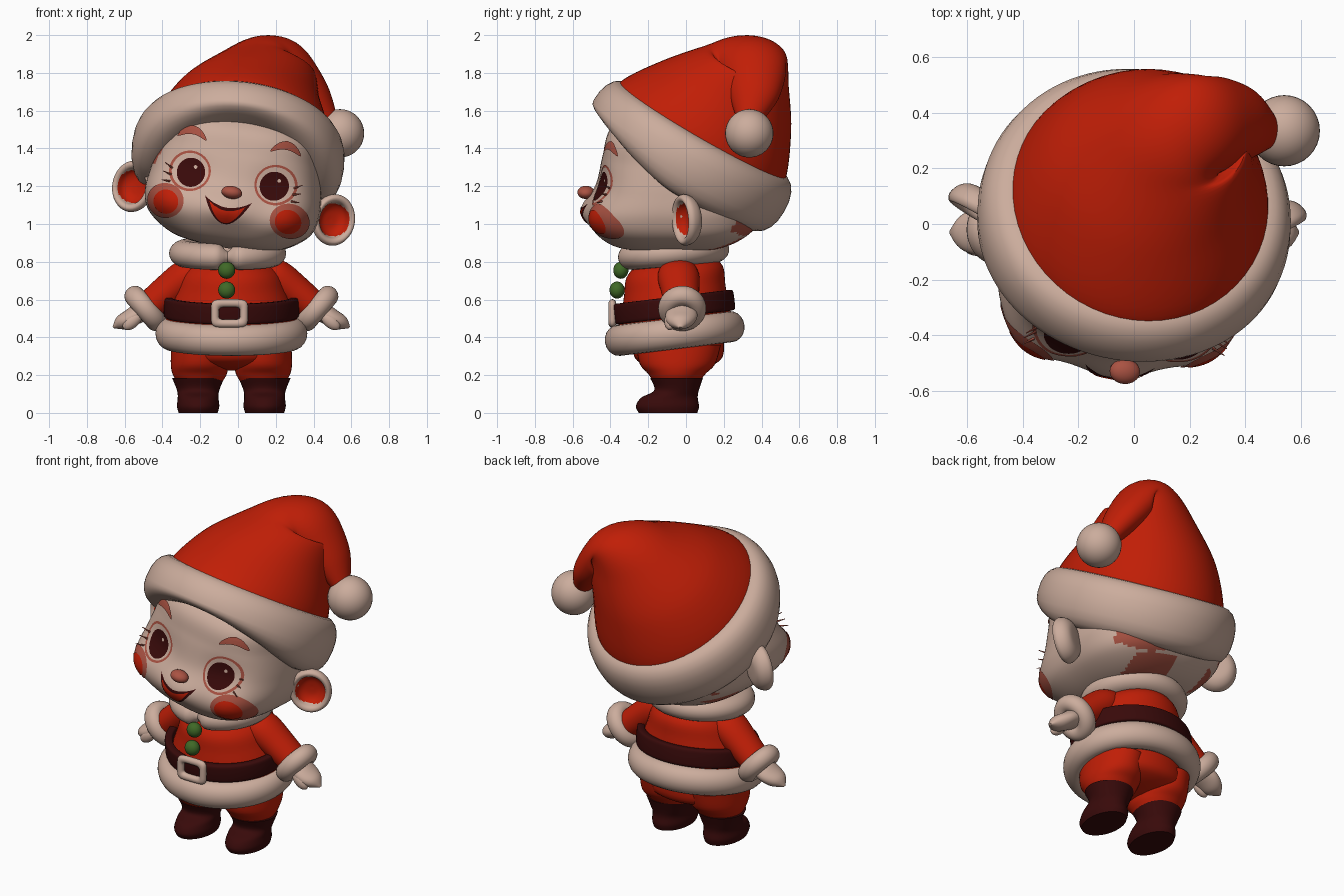
import bpy, bmesh
from math import sin, cos, pi, radians, copysign, exp, hypot, sqrt
from mathutils import Matrix, Vector
from mathutils.bvhtree import BVHTree

if "Cube" in bpy.data.objects:
    bpy.data.objects.remove(bpy.data.objects["Cube"], do_unlink=True)


def material(name, rgb):
    m = bpy.data.materials.new(name)
    m.use_nodes = True
    m.diffuse_color = (*rgb, 1)
    m.node_tree.nodes["Principled BSDF"].inputs["Base Color"].default_value = (*rgb, 1)
    return m


CREAM = material("cream", (0.6, 0.415, 0.335))
RED = material("red", (0.53, 0.013, 0.002))
DARK = material("dark maroon", (0.04, 0.003, 0.003))
ROSY = material("rosy", (0.4, 0.085, 0.055))
GREEN = material("green", (0.05, 0.14, 0.02))

made = []
IDENT = Matrix()
UP = (0, 0, 1)


def place(x, y, z):
    return Matrix.Translation((x, y, z))


def turn(deg, axis):
    return Matrix.Rotation(radians(deg), 4, axis)


def finish(name, bm, mats, M=IDENT, rule=None):
    mesh = bpy.data.meshes.new(name)
    for f in bm.faces:
        f.smooth = True
        if rule:
            f.material_index = int(rule(f.calc_center_median()))
    bm.to_mesh(mesh)
    bm.free()
    for m in mats:
        mesh.materials.append(m)
    ob = bpy.data.objects.new(name, mesh)
    bpy.context.scene.collection.objects.link(ob)
    ob.matrix_world = M
    made.append(ob)
    return ob


def spow(v, e):
    return copysign(abs(v) ** (2 / e), v)


def skin_grid(bm, rows, close):
    n = len(rows[0])
    for a, b in zip(rows, rows[1:] + (rows[:1] if close else [])):
        for j in range(n):
            k = (j + 1) % n
            bm.faces.new((a[j], a[k], b[k], b[j]))


def loft(name, rings, mats, M=IDENT, e=2, seg=40, steps=5, warp=None, rule=None):
    """Smooth tube through rings of (centre, normal, side radius, depth radius)."""
    keys = [Vector((*c, *n, u, v)) for c, n, u, v in rings]
    keys = [keys[0]] + keys + [keys[-1]]
    path = []
    for a, b, c, d in zip(keys, keys[1:], keys[2:], keys[3:]):
        for i in range(steps):
            t = i / steps
            path.append(b + (c - a) * (t / 2) + (a * 2 - b * 5 + c * 4 - d) * (t * t / 2)
                        + (b * 3 - a - c * 3 + d) * (t ** 3 / 2))
    path.append(keys[-1])
    bm = bmesh.new()
    rows = []
    for k in path:
        c, n = Vector(k[:3]), Vector(k[3:6]).normalized()
        v = (Vector((0, 1, 0)) - n * n.y).normalized()
        u = v.cross(n)
        ru, rv = max(k[6], 0.002), max(k[7], 0.002)
        row = []
        for j in range(seg):
            a = 2 * pi * j / seg
            p = c + u * ru * spow(cos(a), e) + v * rv * spow(sin(a), e)
            row.append(bm.verts.new(warp(p) if warp else p))
        rows.append(row)
    skin_grid(bm, rows, False)
    bm.faces.new(rows[0])
    bm.faces.new(rows[-1])
    bmesh.ops.recalc_face_normals(bm, faces=bm.faces)
    return finish(name, bm, mats, M, rule)


def stack(name, levels, mats, x=0, **kw):
    """Upright loft from (y, z, half width, half depth)."""
    return loft(name, [((x, y, z), UP, u, v) for y, z, u, v in levels], mats, **kw)


def ring(name, M, rx, ry, thick, tall, mat, e=2, p=2, shape=lambda a: (1, 1)):
    """Closed band; shape gives the tube scale and underside scale at an angle."""
    bm = bmesh.new()
    rows = []
    for i in range(96):
        a = 2 * pi * i / 96
        size, under = shape(a)
        row = []
        for j in range(20):
            b = 2 * pi * j / 20
            w = size * thick * spow(cos(b), p)
            h = size * tall * spow(sin(b), p) * (under if sin(b) < 0 else 1)
            row.append(bm.verts.new(((rx + w) * spow(cos(a), e), (ry + w) * spow(sin(a), e), h)))
        rows.append(row)
    skin_grid(bm, rows, True)
    bmesh.ops.recalc_face_normals(bm, faces=bm.faces)
    return finish(name, bm, [mat], M)


def ball(name, M, size, mat):
    bm = bmesh.new()
    bmesh.ops.create_uvsphere(bm, u_segments=32, v_segments=20, radius=1,
                              matrix=Matrix.Diagonal((*size, 1)))
    return finish(name, bm, [mat], M)


# Head, with muzzle, cheeks, eye sockets and patches of hair behind
HEAD = place(-0.02, 0, 1.15) @ turn(9.5, 'Y') @ turn(-3, 'Z')


def bump(p, x, z, rx, rz):
    return exp(-((abs(p.x) - x) / rx) ** 2 - ((p.z - z) / rz) ** 2)


def face_warp(p):
    if p.y < -0.1:
        p.y += (0.025 * bump(p, 0.22, 0.09, 0.12, 0.1) - 0.05 * bump(p, 0, -0.08, 0.14, 0.08)
                - 0.045 * bump(p, 0.36, -0.08, 0.13, 0.1))
    return p


def hair_rule(c):
    band = abs(c.z + 0.08 + 0.04 * sin(9 * c.x)) < 0.06
    nape = c.y > 0.06 and abs(c.x) < 0.38 and (band or (c.z < -0.18 and sin(12 * c.x) > 0.1))
    sideburn = c.z > 0.1 and c.x < -0.37 and -0.25 < c.y < 0
    return nape or sideburn


head = stack("head", [(-0.08, -0.28, 0.1, 0.12), (-0.08, -0.25, 0.28, 0.31),
                      (-0.06, -0.16, 0.42, 0.43), (-0.05, -0.05, 0.465, 0.455),
                      (-0.03, 0.08, 0.455, 0.44), (-0.01, 0.22, 0.425, 0.43),
                      (0, 0.36, 0.39, 0.395), (0.03, 0.48, 0.25, 0.25), (0.03, 0.53, 0.03, 0.03)],
             [CREAM, ROSY], M=HEAD, e=2.8, seg=96, steps=8, warp=face_warp, rule=hair_rule)
tree = BVHTree.FromPolygons([v.co.copy() for v in head.data.vertices],
                            [tuple(p.vertices) for p in head.data.polygons])


def snap(x, z, lift):
    loc, n = tree.ray_cast(Vector((x, -2, z)), Vector((0, 1, 0)))[:2]
    if loc is None:
        loc, n = tree.find_nearest(Vector((x, -0.2, z)))[:2]
    return loc + n * lift


def patch(name, cx, cz, rx, lo, hi, mat, lift):
    """Thin plate on the face between two outline functions of t in -1..1."""
    bm = bmesh.new()
    rows = []
    for i in range(25):
        t = 0.999 * sin(pi * (i / 24 - 0.5))
        a, b = lo(t), hi(t)
        rows.append([bm.verts.new(snap(cx + rx * t, cz + a + (b - a) * j / 12, lift))
                     for j in range(13)])
    for a, b in zip(rows, rows[1:]):
        for j in range(12):
            bm.faces.new((a[j], b[j], b[j + 1], a[j + 1]))
    bm.normal_update()
    for f in bm.faces:
        if f.normal.y > 0:
            f.normal_flip()
    return finish(name, bm, [mat], HEAD)


def spot(name, x, z, rx, rz, mat, lift):
    patch(name, x, z, rx, lambda t: -rz * sqrt(1 - t * t), lambda t: rz * sqrt(1 - t * t), mat, lift)


# Face details on both sides
for s, side in ((-1, "right"), (1, "left")):
    spot(side + "_eye_rim", s * 0.23, 0.09, 0.112, 0.108, ROSY, 0.003)
    spot(side + "_eye_white", s * 0.228, 0.09, 0.099, 0.096, CREAM, 0.005)
    spot(side + "_iris", s * 0.222, 0.082, 0.076, 0.079, DARK, 0.007)
    spot(side + "_eye_glint", s * 0.222 + 0.02, 0.115, 0.01, 0.01, CREAM, 0.009)
    spot(side + "_blush", s * 0.332, -0.085, 0.1, 0.09, ROSY, 0.004)
    spot(side + "_blush_centre", s * 0.325, -0.09, 0.066, 0.06, RED, 0.007)
    patch(side + "_brow", s * 0.248, 0.265, 0.078,
          lambda t: 0.04 * (1 - t * t) - 0.022 * sqrt(1 - t * t),
          lambda t: 0.04 * (1 - t * t) + 0.022 * sqrt(1 - t * t), ROSY, 0.009)
    for i in range(3):
        root = snap(s * 0.325, 0.02 + 0.035 * i, 0)
        tip = root + Vector((s * 0.045, -0.025, 0.012 * i))
        loft(side + "_lash", [(root, (s, 0, 0.2), 0.006, 0.006), (tip, (s, 0, 0.2), 0.002, 0.002)],
             [ROSY], M=HEAD, seg=8, steps=2)
    # Cupped ear with a red hollow
    stack(side + "_ear", [(0, -0.05, 0.02, 0.02), (0, -0.045, 0.075, 0.08), (0, -0.02, 0.108, 0.12),
                          (0, 0.02, 0.122, 0.137), (0, 0.045, 0.11, 0.123), (0, 0.038, 0.09, 0.1),
                          (0, 0, 0.073, 0.083), (0, -0.02, 0.045, 0.05), (0, -0.025, 0.005, 0.005)],
          [CREAM, RED], M=HEAD @ place(s * 0.53, 0.04, -0.04) @ turn(s * 28, 'Z') @ turn(90, 'X'),
          rule=lambda c: hypot(c.x, c.y) < 0.088 and c.z > -0.032)

ball("nose", HEAD @ place(0.012, -0.53, 0.015), (0.055, 0.045, 0.034), ROSY)
patch("mouth", 0, -0.025, 0.125, lambda t: -0.13 * (1 - t * t), lambda t: -0.045 * (1 - t * t),
      DARK, 0.004)
patch("tongue", 0, -0.025, 0.095, lambda t: -0.026 - 0.096 * (1 - t * t),
      lambda t: -0.026 - 0.035 * (1 - t * t), RED, 0.007)

# Hat with drooping tail, fur brim thinner over the face, and pompom
loft("hat", [((0, 0.03, 1.38), (0.1, 0.5, 0.86), 0.44, 0.48),
             ((0.02, 0.085, 1.49), (0.1, 0.5, 0.86), 0.465, 0.51),
             ((0.06, 0.22, 1.68), (0.1, 0.48, 0.86), 0.375, 0.385),
             ((0.16, 0.32, 1.835), (0.2, 0.4, 0.86), 0.255, 0.245),
             ((0.26, 0.345, 1.885), (0.7, 0.1, 0.6), 0.15, 0.19),
             ((0.325, 0.36, 1.78), (0.85, 0, -0.5), 0.12, 0.165),
             ((0.41, 0.36, 1.66), (0.6, 0, -0.8), 0.09, 0.125),
             ((0.485, 0.335, 1.54), (0.6, 0, -0.8), 0.05, 0.06)], [RED], seg=56, steps=7)
ring("hat_brim", place(0, 0.015, 1.36) @ turn(7, 'Y') @ turn(-30, 'X'),
     0.455, 0.475, 0.11, 0.165, CREAM, p=2.3,
     shape=lambda a: (1, 1 - 0.75 * max(0, -sin(a)) ** 1.5))
ball("pompom", place(0.54, 0.335, 1.48), (0.128, 0.128, 0.128), CREAM)

# Coat, notched collar, belt and hem
MID = -0.035
loft("coat", [((MID, -0.06, z), (0, -0.12, 1), u, v) for z, u, v in
              ((0.36, 0.1, 0.1), (0.4, 0.34, 0.3), (0.46, 0.36, 0.31), (0.55, 0.325, 0.285),
               (0.65, 0.29, 0.27), (0.75, 0.25, 0.255), (0.83, 0.15, 0.18))], [RED], seg=56)
ring("collar", place(-0.055, -0.07, 0.845) @ turn(5, 'X'), 0.23, 0.22, 0.08, 0.07, CREAM,
     shape=lambda a: (1 - 0.6 * exp(-((a - 1.5 * pi) / 0.12) ** 2), 1))
ring("belt", place(MID, -0.065, 0.56) @ turn(7, 'X'), 0.335, 0.3, 0.024, 0.055, DARK, p=5)
ring("coat_hem", place(MID, -0.06, 0.42) @ turn(7, 'X'), 0.33, 0.3, 0.072, 0.082, CREAM)
ring("buckle", place(-0.045, -0.39, 0.527) @ turn(90, 'X'), 0.077, 0.054, 0.021, 0.02, CREAM, e=5)
for z, y in ((0.65, -0.365), (0.755, -0.345)):
    ball("button", place(-0.06, y, z), (0.045, 0.04, 0.045), GREEN)

# Trousers seat
stack("trousers", [(-0.04, 0.225, 0.03, 0.05), (-0.04, 0.25, 0.2, 0.17), (-0.04, 0.3, 0.3, 0.235),
                   (-0.04, 0.42, 0.29, 0.24)], [RED], x=MID)

# Limbs
for s, side in ((-1, "right"), (1, "left")):
    leg_x = MID + s * 0.168
    stack(side + "_leg", [(-0.05, 0.15, 0.11, 0.11), (-0.05, 0.18, 0.13, 0.132),
                          (-0.048, 0.21, 0.145, 0.155), (-0.045, 0.26, 0.153, 0.2),
                          (-0.04, 0.36, 0.15, 0.225)], [RED], x=leg_x)
    stack(side + "_boot", [(-0.095, 0, 0.103, 0.155), (-0.098, 0.035, 0.112, 0.167),
                           (-0.088, 0.08, 0.108, 0.15), (-0.05, 0.12, 0.112, 0.118),
                           (-0.05, 0.185, 0.138, 0.14)], [DARK], x=leg_x + s * 0.008)

    out = (s * 0.75, 0, -0.65)

    def at(d, y, z):
        return (MID + s * d, y, z)

    loft(side + "_sleeve", [(at(0.15, -0.04, 0.78), out, 0.06, 0.08),
                            (at(0.23, -0.04, 0.725), out, 0.095, 0.11),
                            (at(0.34, -0.03, 0.64), out, 0.09, 0.1),
                            (at(0.45, -0.02, 0.55), out, 0.08, 0.09)], [RED])
    aim = Vector(out).to_track_quat('Z', 'Y').to_matrix().to_4x4()
    ring(side + "_cuff", place(*at(0.455, -0.02, 0.553)) @ aim, 0.075, 0.088, 0.052, 0.055, CREAM)
    loft(side + "_mitten", [(at(0.44, -0.02, 0.56), out, 0.06, 0.07),
                            (at(0.52, -0.025, 0.51), out, 0.05, 0.085),
                            (at(0.58, -0.03, 0.475), out, 0.042, 0.062),
                            (at(0.625, -0.03, 0.452), out, 0.005, 0.008)], [CREAM])
    ball(side + "_thumb", place(*at(0.525, -0.085, 0.485)) @ aim, (0.03, 0.035, 0.06), CREAM)

# Smooth shading that keeps hard edges
bpy.ops.object.select_all(action='DESELECT')
for ob in made:
    ob.select_set(True)
bpy.context.view_layer.objects.active = made[0]
bpy.ops.object.shade_smooth_by_angle(angle=radians(40))
